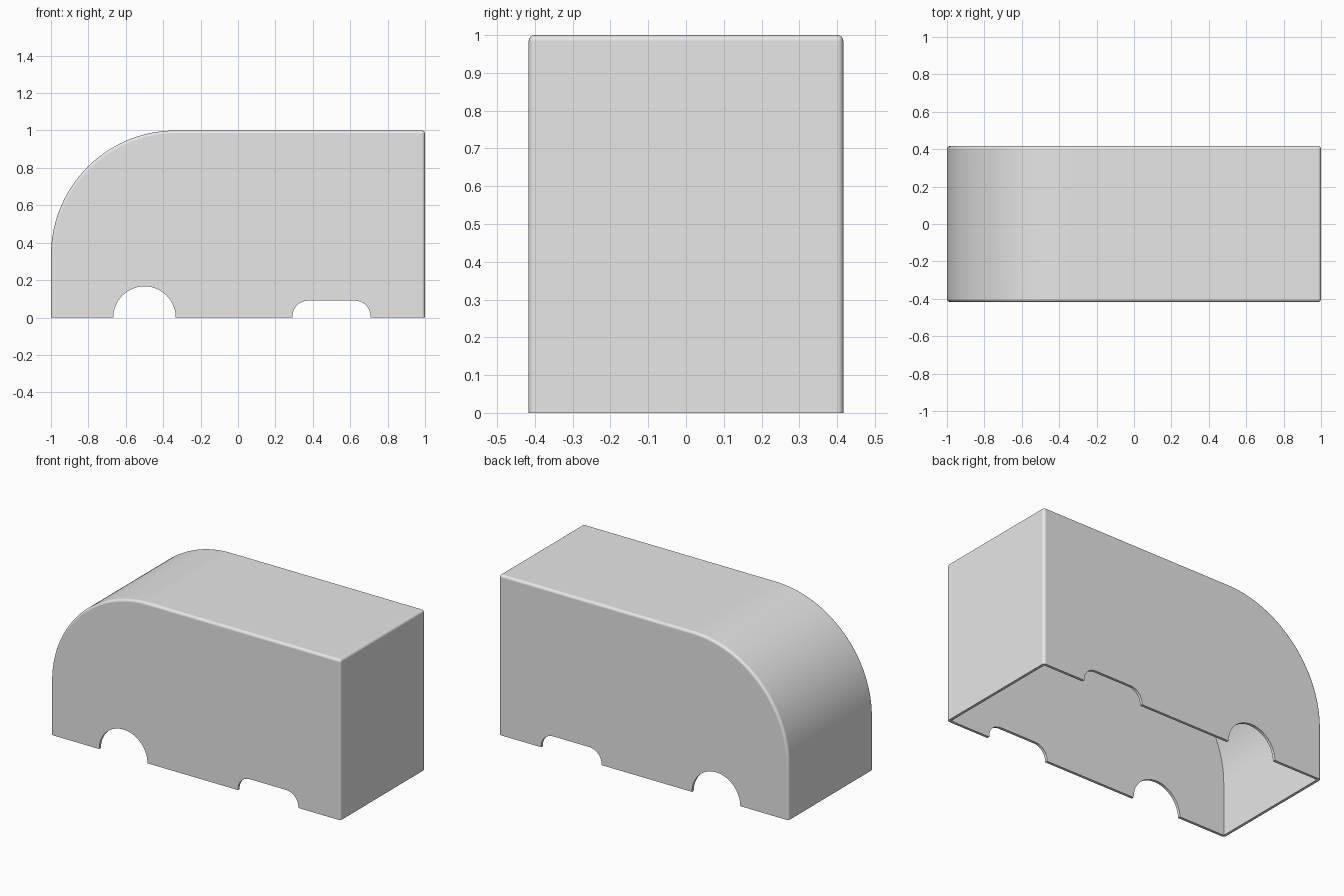
import bpy
import bmesh
from math import cos, sin, pi, radians

cube = bpy.data.objects.get("Cube")
if cube:
    bpy.data.objects.remove(cube, do_unlink=True)

UNIT = 1 / 6            # design module
WALL = 0.1 * UNIT       # shell thickness and edge rounding
HALF_Y = 2.5 * UNIT
FRONT_R = 4 * UNIT      # big nose radius

grey = bpy.data.materials.new("light grey")
grey.use_nodes = True
colour = (0.8, 0.8, 0.8, 1)
grey.diffuse_color = colour
grey.node_tree.nodes["Principled BSDF"].inputs["Base Color"].default_value = colour


def arc(cx, cz, r, start, end, steps):
    """Points on an arc in the x-z plane, angles in degrees."""
    angles = [radians(start + (end - start) * i / steps) for i in range(steps + 1)]
    return [(cx + r * cos(a), cz + r * sin(a)) for a in angles]


def prism(name, profile, half_y, rounding=0):
    """Extrude an x-z profile along y, rounding all sharp edges above the base."""
    bm = bmesh.new()
    face = bm.faces.new([bm.verts.new((x, -half_y, z)) for x, z in profile])
    out = bmesh.ops.extrude_face_region(bm, geom=[face])
    moved = [v for v in out["geom"] if isinstance(v, bmesh.types.BMVert)]
    bmesh.ops.translate(bm, verts=moved, vec=(0, 2 * half_y, 0))
    bmesh.ops.recalc_face_normals(bm, faces=bm.faces)
    if rounding:
        edges = [e for e in bm.edges if e.calc_face_angle() > radians(40)
                 and max(v.co.z for v in e.verts) > 0.001]
        bmesh.ops.bevel(bm, geom=edges, offset=rounding, segments=4,
                        profile=0.5, affect='EDGES')
    mesh = bpy.data.meshes.new(name)
    bm.to_mesh(mesh)
    bm.free()
    mesh.materials.append(grey)
    obj = bpy.data.objects.new(name, mesh)
    bpy.context.collection.objects.link(obj)
    return obj


def body_profile(inset, base):
    """Box with one large rounded upper corner."""
    end = 1 - inset
    nose = arc(FRONT_R - 1, 1 - FRONT_R, FRONT_R - inset, 90, 180, 40)
    return [(end, base), (end, end)] + nose + [(-end, base)]


# Outer body
body = prism("body_shell", body_profile(0, 0), HALF_Y, WALL)

# Hollow interior, open underneath
cavity = prism("cavity_cutter", body_profile(WALL, -0.2), HALF_Y - WALL)

# Round wheel arch
arch_profile = arc(-0.5, 0, UNIT, 0, 180, 32) + [(-0.5 - UNIT, -0.2), (-0.5 + UNIT, -0.2)]
arch = prism("wheel_arch_cutter", arch_profile, 1)

# Long low arch with rounded upper corners
r, half, top = 0.5 * UNIT, 1.25 * UNIT, 0.09
low_profile = (arc(0.5 + half - r, top - r, r, 0, 90, 14)
               + arc(0.5 - half + r, top - r, r, 90, 180, 14)
               + [(0.5 - half, -0.2), (0.5 + half, -0.2)])
low_arch = prism("low_arch_cutter", low_profile, 1)

# Cut the shell
bpy.ops.object.select_all(action='DESELECT')
bpy.context.view_layer.objects.active = body
body.select_set(True)
for cutter in (cavity, arch, low_arch):
    cutter.hide_render = True
    mod = body.modifiers.new(cutter.name, 'BOOLEAN')
    mod.operation = 'DIFFERENCE'
    mod.solver = 'EXACT'
    mod.object = cutter
    bpy.ops.object.modifier_apply(modifier=mod.name)
    bpy.data.objects.remove(cutter, do_unlink=True)

# Smooth curves, flat panels
bpy.ops.object.shade_smooth_by_angle(angle=radians(30))
weighted = body.modifiers.new("flat_panels", 'WEIGHTED_NORMAL')
weighted.keep_sharp = True
